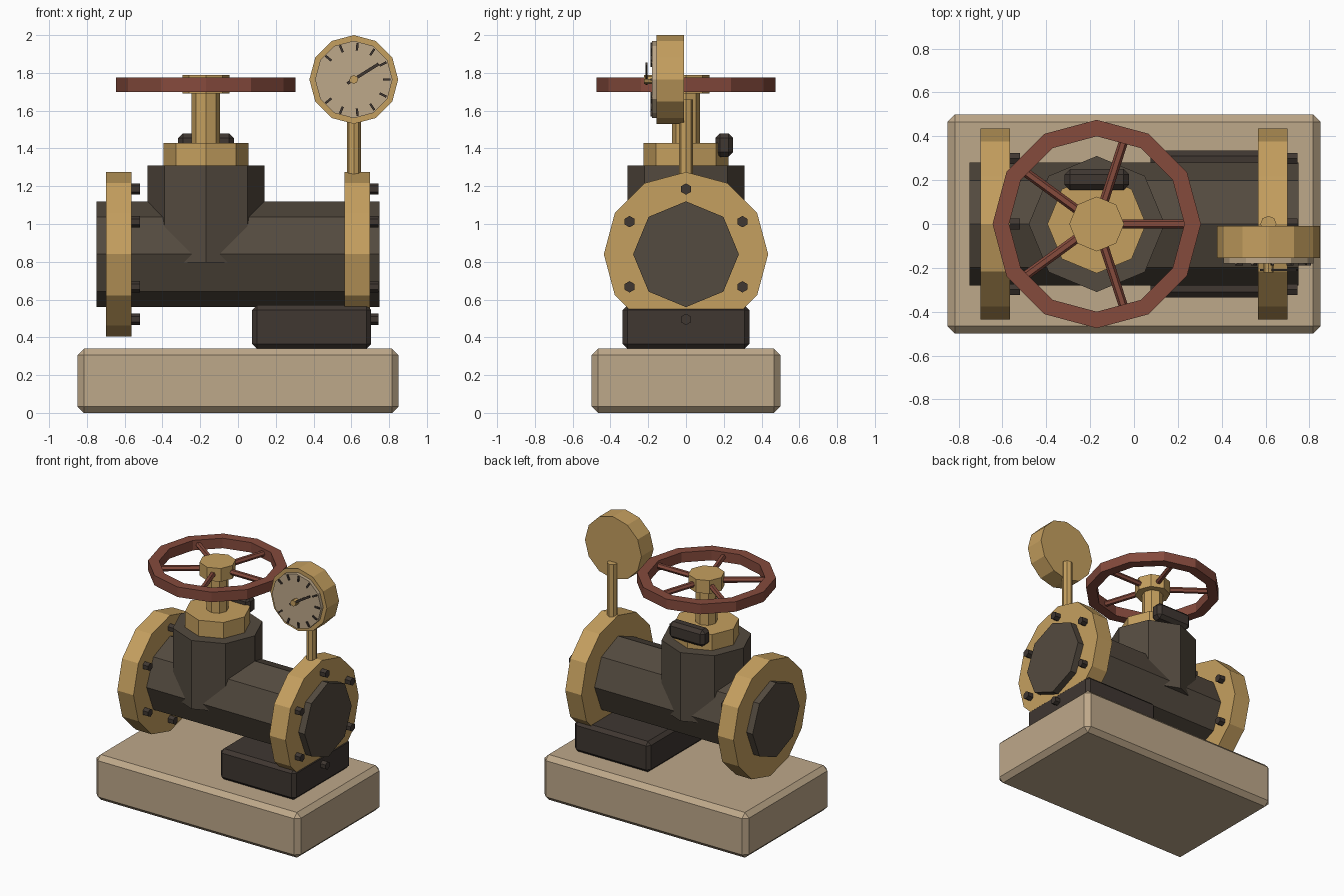
import bpy, bmesh, math
from mathutils import Vector

if "Cube" in bpy.data.objects:
    bpy.data.objects.remove(bpy.data.objects["Cube"])


def material(name, rgb):
    m = bpy.data.materials.new(name)
    m.diffuse_color = (*rgb, 1)
    m.use_nodes = True
    m.node_tree.nodes["Principled BSDF"].inputs["Base Color"].default_value = m.diffuse_color
    return m


BEIGE = material("beige stone", (0.515, 0.392, 0.254))
BRASS = material("brass", (0.560, 0.350, 0.115))
IRON = material("dark iron", (0.088, 0.069, 0.050))
BLACK = material("blackened steel", (0.050, 0.038, 0.031))
RED = material("dull red", (0.235, 0.069, 0.046))


def finish(bm, name, mat):
    bmesh.ops.recalc_face_normals(bm, faces=bm.faces)
    me = bpy.data.meshes.new(name)
    bm.to_mesh(me)
    bm.free()
    me.materials.append(mat)
    ob = bpy.data.objects.new(name, me)
    bpy.context.collection.objects.link(ob)
    return ob


def prism(name, mat, axis, centre, r, lo, hi, sides, start=0.0):
    """Closed prism along an axis; centre holds the two other coordinates."""
    bm = bmesh.new()
    rings = []
    for d in (lo, hi):
        ring = []
        for i in range(sides):
            a = start + math.tau * i / sides
            co = [centre[0] + r * math.cos(a), centre[1] + r * math.sin(a)]
            co.insert("XYZ".index(axis), d)
            ring.append(bm.verts.new(co))
        rings.append(ring)
    for ring in rings:
        bm.faces.new(ring)
    for i in range(sides):
        j = (i + 1) % sides
        bm.faces.new((rings[0][i], rings[0][j], rings[1][j], rings[1][i]))
    return finish(bm, name, mat)


def box(name, mat, lo, hi, bevel=0.0):
    lo, hi = Vector(lo), Vector(hi)
    bm = bmesh.new()
    bmesh.ops.create_cube(bm, size=1)
    for v in bm.verts:
        v.co = (lo + hi) / 2 + v.co * (hi - lo)
    if bevel:
        bmesh.ops.bevel(bm, geom=bm.edges[:], offset=bevel, segments=1,
                        affect='EDGES')
    return finish(bm, name, mat)


# Plinth and support block
box("base", BEIGE, (-0.85, -0.5, 0), (0.85, 0.5, 0.34), 0.034)
box("support_block", BLACK, (0.075, -0.335, 0.34), (0.705, 0.335, 0.57), 0.025)

# Pipe with two bolted flanges
PZ = 0.84
prism("pipe", IRON, "X", (0, PZ), 0.28, -0.75, 0.75, 8)
for side, x in (("left", -0.70), ("right", 0.565)):
    prism(side + "_flange", BRASS, "X", (0, PZ), 0.435, x, x + 0.135, 12)
    for k in range(6):
        a = math.radians(30 + 60 * k)
        c = (0.345 * math.cos(a), PZ + 0.345 * math.sin(a))
        prism(side + "_bolt", BLACK, "X", c, 0.03, x + 0.10, x + 0.18, 6,
              math.pi / 2)

# Bonnet, collar, stem and small housing
VX = -0.17
prism("bonnet", IRON, "Z", (VX, 0), 0.31, 0.795, 1.31, 8)
prism("collar", BRASS, "Z", (VX, 0), 0.225, 1.31, 1.43, 8)
prism("stem", BRASS, "Z", (VX, 0), 0.075, 1.43, 1.70, 8)
box("housing", BLACK, (-0.317, 0.155, 1.355), (-0.022, 0.25, 1.48), 0.025)

# Hand wheel: hub, rim and five spokes
prism("wheel_hub", BRASS, "Z", (VX, 0), 0.125, 1.69, 1.79, 8)
bm = bmesh.new()
loops = []
for r, z in ((0.475, 1.70), (0.475, 1.775), (0.40, 1.775), (0.40, 1.70)):
    loops.append([bm.verts.new((VX + r * math.cos(math.tau * i / 12),
                                r * math.sin(math.tau * i / 12), z))
                  for i in range(12)])
for k in range(4):
    p, q = loops[k], loops[(k + 1) % 4]
    for i in range(12):
        j = (i + 1) % 12
        bm.faces.new((p[i], p[j], q[j], q[i]))
finish(bm, "wheel_rim", RED)
for k in range(5):
    spoke = prism("spoke", RED, "X", (0, 0), 0.021, 0.09, 0.42, 6)
    spoke.location = (VX, 0, 1.738)
    spoke.rotation_euler.z = math.tau * k / 5

# Gauge: post, case, dial
GX, GZ = 0.613, 1.765
prism("gauge_post", BRASS, "Z", (GX, 0), 0.037, 1.22, 1.66, 8)
prism("gauge_case", BRASS, "Y", (GX, GZ), 0.235, -0.155, -0.01, 12)
prism("gauge_dial", BEIGE, "Y", (GX, GZ), 0.205, -0.18, -0.155, 12)
prism("needle_pin", BRASS, "Y", (GX, GZ), 0.023, -0.222, -0.18, 8)


def dial_bar(name, r0, r1, half, y0, y1, degrees):
    ob = box(name, BLACK, (r0, y0, -half), (r1, y1, half))
    ob.location = (GX, 0, GZ)
    ob.rotation_euler.y = -math.radians(degrees)


# Scale marks leave a gap on one side; the needle points up and right
for i in range(11):
    dial_bar("scale_mark", 0.155, 0.195, 0.006, -0.189, -0.179, -140 + 28 * i)
dial_bar("needle", -0.04, 0.155, 0.008, -0.215, -0.205, 32)
